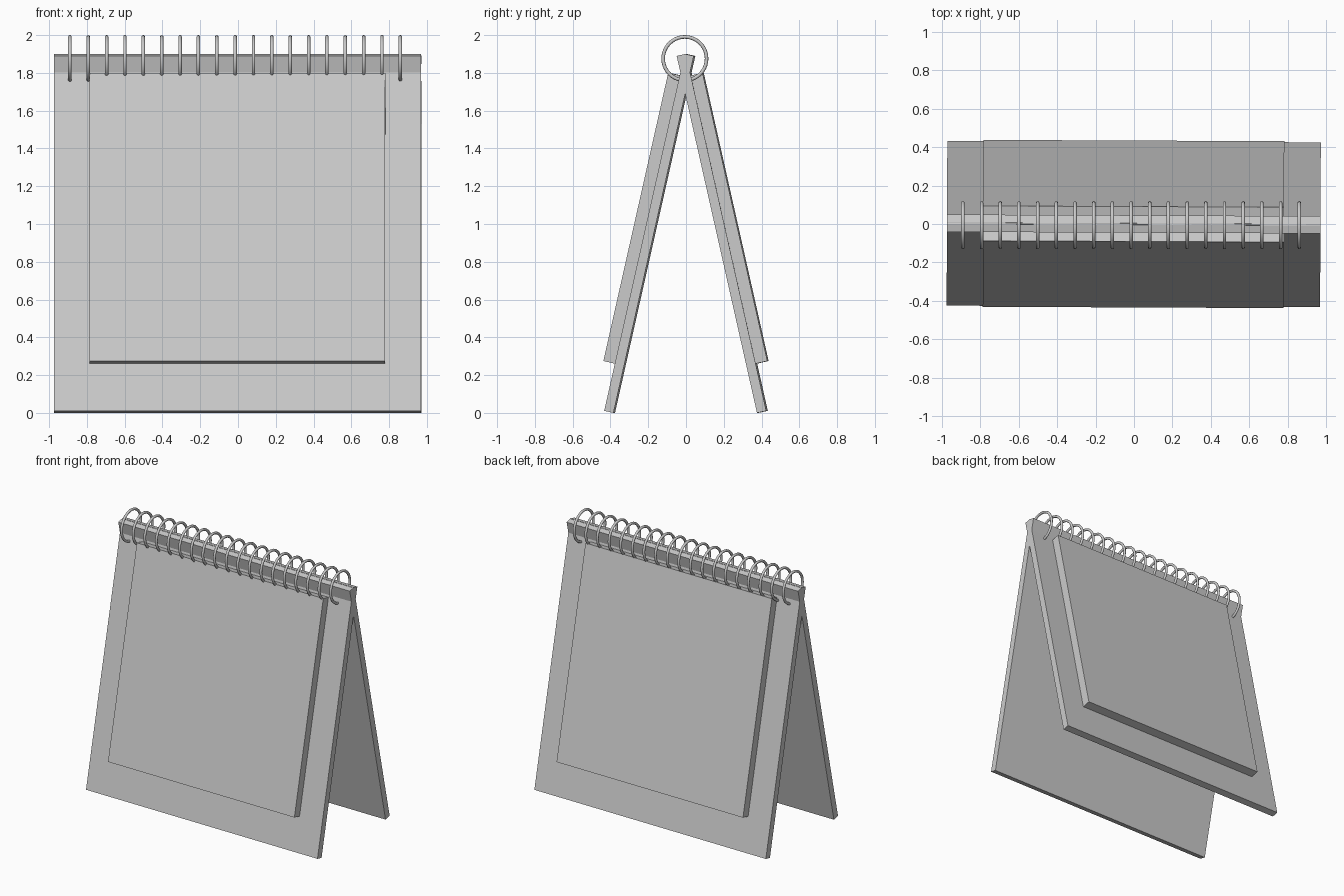
import bpy
import math
from mathutils import Matrix, Vector

cube = bpy.data.objects.get("Cube")
if cube:
    bpy.data.objects.remove(cube, do_unlink=True)


def make_material(name, value):
    mat = bpy.data.materials.new(name)
    mat.use_nodes = True
    colour = (value, value, value, 1)
    mat.diffuse_color = colour
    mat.node_tree.nodes["Principled BSDF"].inputs["Base Color"].default_value = colour
    return mat


card_grey = make_material("card grey", 0.6)
wire_grey = make_material("wire grey", 0.6)

LEAN = math.atan(0.225)      # slope of each leaning board
FOOT_Y = 0.38                # inner foot edge of each board
TWIST = Matrix.Rotation(math.radians(-0.25), 4, "Z")


def leaning_slab(name, side, x_range, depth_range, length_range):
    """Box set in the leaning plane; side is -1 at the front and 1 at the back."""
    along = Vector((0, -side * math.sin(LEAN), math.cos(LEAN)))
    outward = Vector((0, side * math.cos(LEAN), math.sin(LEAN)))
    foot = Vector((0, side * FOOT_Y, 0))
    bpy.ops.mesh.primitive_cube_add(size=1)
    slab = bpy.context.object
    slab.name = name
    for v in slab.data.vertices:
        pick = [int(c > 0) for c in v.co]
        v.co = (Vector((x_range[pick[0]], 0, 0)) + foot
                + outward * depth_range[pick[1]] + along * length_range[pick[2]])
    if side > 0:
        slab.data.flip_normals()
    slab.data.flip_normals()
    slab.data.transform(TWIST)
    slab.data.materials.append(card_grey)
    return slab


# Crossed stand boards, each carrying a pad of pages
for label, side in (("front", -1), ("back", 1)):
    leaning_slab(label + "_board", side, (-0.973, 0.97), (0, 0.05), (0, 1.937))
    leaning_slab(label + "_page_pad", side, (-0.785, 0.78), (0.05, 0.113), (0.256, 1.82))

# Row of binding rings along the ridge
for i in range(19):
    bpy.ops.mesh.primitive_torus_add(
        major_radius=0.115, minor_radius=0.0095, major_segments=40, minor_segments=10,
        location=(-0.89 + i * 0.0972, -0.006, 1.8755), rotation=(0, math.pi / 2, 0))
    ring = bpy.context.object
    ring.name = "binding_ring_%02d" % (i + 1)
    ring.data.materials.append(wire_grey)
    bpy.ops.object.shade_smooth()
